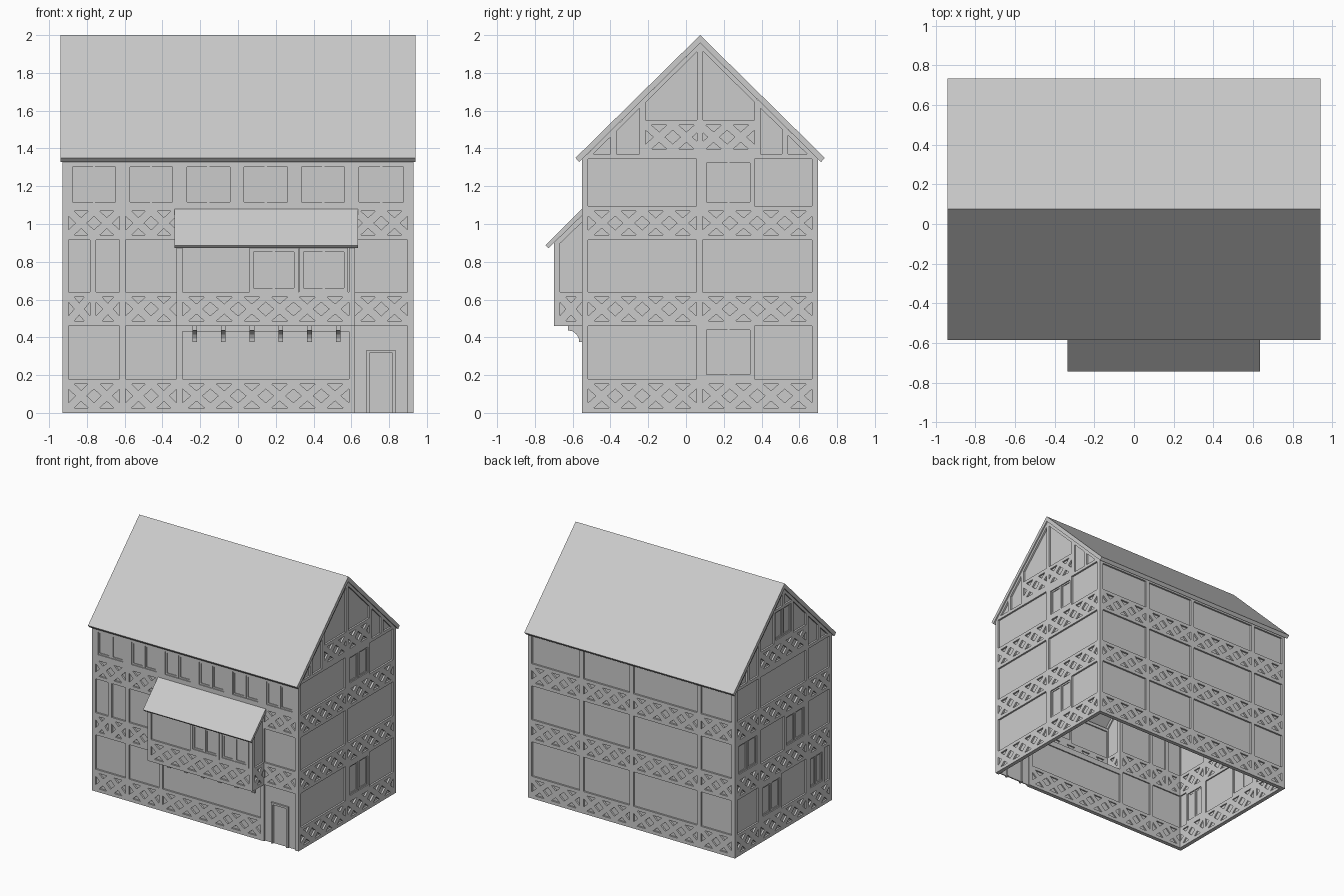
import bpy, bmesh

cube = bpy.data.objects.get("Cube")
if cube:
    bpy.data.objects.remove(cube)

GREY = (0.6, 0.6, 0.6, 1)
mat = bpy.data.materials.new("pale_grey")
mat.use_nodes = True
mat.diffuse_color = GREY
mat.node_tree.nodes["Principled BSDF"].inputs["Base Color"].default_value = GREY

T = 0.032                      # timber width and depth
FILL = (0.014, 0.022)          # depth range of the wall infill
LOW, HIGH, BAND = 0.027, 0.153, 0.18   # heights inside a braced band
FLOORS = (0, 0.46, 0.915)      # foot of each braced band
WALL_TOP = 1.345
FRONT, BACK, SIDE = -0.55, 0.70, 0.93
MID, RIDGE, SLOPE = 0.075, 2.0, 0.985


class Part:
    """Collects prisms drawn on a wall plane (u, z) with a depth going inward."""

    def __init__(self, name, place):
        self.name, self.place, self.bm = name, place, bmesh.new()

    def prism(self, pts, d0=0.0, d1=T):
        a, b = [[self.bm.verts.new(self.place(u, z, d)) for u, z in pts] for d in (d0, d1)]
        self.bm.faces.new(a)
        self.bm.faces.new(b[::-1])
        for i in range(len(pts)):
            j = (i + 1) % len(pts)
            self.bm.faces.new((a[i], b[i], b[j], a[j]))

    def rect(self, u0, u1, z0, z1, d0=0.0, d1=T):
        self.prism([(u0, z0), (u1, z0), (u1, z1), (u0, z1)], d0, d1)

    def braces(self, u0, u1, z0, z1):
        # row of crossed diagonal braces
        n = max(1, round((u1 - u0) / 0.147))
        w, h, v = (u1 - u0) / n, 0.032, 0.027
        for i in range(n):
            a, b = u0 + i * w, u0 + (i + 1) * w
            bar = [(a, z0), (a + h, z0), (b, z1 - v), (b, z1), (b - h, z1), (a, z0 + v)]
            self.prism(bar)
            self.prism([(u, z0 + z1 - z) for u, z in bar])

    def band(self, u0, u1, z):
        self.rect(u0, u1, z, z + LOW)
        self.rect(u0, u1, z + HIGH, z + BAND)
        self.braces(u0, u1, z + LOW, z + HIGH)

    def frame(self, u0, u1, z0, z1, w, d0=0.0, d1=T):
        self.rect(u0, u0 + w, z0, z1, d0, d1)
        self.rect(u1 - w, u1, z0, z1, d0, d1)
        self.rect(u0 + w, u1 - w, z0, z0 + w, d0, d1)
        self.rect(u0 + w, u1 - w, z1 - w, z1, d0, d1)

    def window(self, u0, u1, z0, z1):
        # outer frame with two recessed sashes
        w, m = 0.022, (u0 + u1) / 2
        self.frame(u0, u1, z0, z1, w)
        self.rect(m - 0.006, m + 0.006, z0 + w, z1 - w, 0.003, T - 0.003)
        for a, b in ((u0 + w, m - 0.006), (m + 0.006, u1 - w)):
            self.frame(a, b, z0 + w, z1 - w, 0.012, 0.008, T - 0.008)

    def finish(self):
        bmesh.ops.recalc_face_normals(self.bm, faces=self.bm.faces[:])
        me = bpy.data.meshes.new(self.name)
        self.bm.to_mesh(me)
        self.bm.free()
        me.materials.append(mat)
        bpy.context.collection.objects.link(bpy.data.objects.new(self.name, me))


def facing_y(y, inward):
    return lambda u, z, d: (u, y + inward * d, z)


def facing_x(x, inward):
    return lambda u, z, d: (x + inward * d, u, z)


def roof_under(y):
    return RIDGE - 0.042 - SLOPE * abs(y - MID)


def posts_and_bands(p, posts, top, floors=FLOORS, skip=()):
    # full height posts with a braced band between each pair on each floor
    for u in posts:
        p.rect(u - T / 2, u + T / 2, floors[0], top)
    for i, (a, b) in enumerate(zip(posts, posts[1:])):
        for k, z in enumerate(floors):
            if (i, k) not in skip:
                p.band(a + T / 2, b - T / 2, z)


E = SIDE - T / 2
BAY0, BAY1 = -0.309, 0.603     # posts that flank the bay

# Front wall, open behind the bay
p = Part("front_wall", facing_y(FRONT, 1))
posts = [-E, -0.611, BAY0, BAY1, E]
posts_and_bands(p, posts, WALL_TOP, skip={(3, 0), (2, 1), (2, 2), (0, 1)})
stud = -0.767
p.rect(stud - T / 2, stud + T / 2, 0.46, 0.915)
p.band(-E + T / 2, stud - T / 2, 0.46)
p.band(stud + T / 2, -0.611 - T / 2, 0.46)
p.rect(BAY0, BAY1, 0.43, 0.46)
p.rect(BAY0, BAY1, 1.068, 1.095)
p.rect(BAY1, E, 0.46, 0.487)
p.rect(-SIDE, SIDE, 1.325, WALL_TOP)
p.rect(-SIDE + 0.01, 0.68, 0, 0.46, *FILL)
p.rect(0.68, 0.835, 0.32, 0.46, *FILL)
p.rect(0.835, SIDE - 0.01, 0, 0.46, *FILL)
p.rect(-SIDE + 0.01, BAY0, 0.46, 1.08, *FILL)
p.rect(BAY1, SIDE - 0.01, 0.46, 1.08, *FILL)
p.rect(-SIDE + 0.01, SIDE - 0.01, 1.08, WALL_TOP, *FILL)
# upper windows, two to the wide bay's each third
edges = [-E, -0.611, BAY0, -0.005, 0.299, BAY1, E]
for a, b in zip(edges, edges[1:]):
    p.window(a + T / 2, b - T / 2, 1.095, 1.325)
    p.rect(b - T / 2, b + T / 2, 1.095, 1.325)
p.finish()

# Door in its frame
p = Part("front_door", facing_y(FRONT, 1))
for a, b in ((0.68, 0.696), (0.819, 0.835)):
    p.rect(a, b, 0, 0.333)
p.rect(0.696, 0.819, 0.317, 0.333)
p.rect(0.696, 0.819, 0, 0.317, 0.016, 0.026)
p.finish()

# Back wall
p = Part("back_wall", facing_y(BACK, -1))
posts_and_bands(p, [-E, -0.607, 0, 0.45, E], WALL_TOP)
p.rect(-SIDE, SIDE, 1.325, WALL_TOP)
p.rect(-SIDE + 0.01, SIDE - 0.01, 0, WALL_TOP, *FILL)
p.finish()

# Side walls with gables
S0, S1 = -0.23, 0.378          # gable struts
F, B = FRONT + T / 2, BACK - T / 2


def side_wall(name, place, posts, windows, king_foot):
    p = Part(name, place)
    posts_and_bands(p, posts, WALL_TOP)
    p.rect(FRONT, BACK, WALL_TOP, 1.37)
    p.prism([(FRONT + 0.01, 0), (BACK - 0.01, 0), (BACK - 0.01, roof_under(BACK)),
             (MID, roof_under(MID)), (FRONT + 0.01, roof_under(FRONT))], *FILL)
    # gable timbers
    for u in (S0, S1, -0.385, 0.525):
        p.rect(u - T / 2, u + T / 2, 1.37, roof_under(u) - 0.01)
    p.rect(MID - T / 2, MID + T / 2, king_foot, roof_under(MID) - 0.016)
    p.band(S0 + T / 2, S1 - T / 2, 1.37)
    for y in (FRONT, BACK):
        p.prism([(MID, roof_under(MID)), (y, roof_under(y)),
                 (y, roof_under(y) - 0.03), (MID, roof_under(MID) - 0.03)])
    for w in windows:
        p.window(*w)
    p.finish()


C = MID - 0.004
side_wall("left_wall", facing_x(SIDE, -1), [F, C, B],
          [(C + T / 2, 0.362, 0.18, 0.46), (C + T / 2, 0.362, 1.095, WALL_TOP)], 1.37)
side_wall("right_wall", facing_x(-SIDE, 1), [F, S0, S1, B],
          [(0.1, S1 - T / 2, 0.18, 0.46), (-0.45, S0 - T / 2, 0.18, 0.46),
           (S1 + T / 2, B - T / 2, 0.64, 0.915), (S0 + T / 2, 0.06, 0.64, 0.915),
           (-0.05, 0.2, 1.55, 1.82)], 1.82)

# Main roof slabs
p = Part("main_roof", facing_x(-0.94, 1))
for s in (-1, 1):
    p.prism([(MID, RIDGE), (MID + s * 0.66, 1.35), (MID + s * 0.64, 1.328),
             (MID, RIDGE - 0.042)], 0, 1.88)
p.finish()

# Bay front
BAY_Y = -0.70
p = Part("bay_front", facing_y(BAY_Y, 1))
posts_and_bands(p, [BAY0, BAY1], 0.9, floors=(0.46,))
p.rect(BAY0, BAY1, 0.875, 0.9)
p.rect(BAY0, BAY1, 0.46, 0.89, *FILL)
for i in range(2):
    p.window(0.06 + i * 0.264, 0.319 + i * 0.264, 0.64, 0.875)
p.finish()

# Bay sides
for name, x, inward in (("bay_right_side", BAY0 - T / 2, 1), ("bay_left_side", BAY1 + T / 2, -1)):
    p = Part(name, facing_x(x, inward))
    p.rect(BAY_Y, BAY_Y + T, 0.46, 0.9)
    p.band(BAY_Y + T, FRONT, 0.46)
    p.prism([(BAY_Y, 0.9), (FRONT, 1.045), (FRONT, 1.01), (BAY_Y, 0.865)])
    p.prism([(BAY_Y + 0.01, 0.46), (FRONT + T, 0.46), (FRONT + T, 1.045),
             (FRONT, 1.045), (BAY_Y + 0.01, 0.9)], *FILL)
    p.finish()

# Bay floor, roof and curved brackets
p = Part("bay_floor", facing_x(BAY0, 1))
p.rect(BAY_Y, FRONT + T, 0.46, 0.475, 0, BAY1 - BAY0)
p.finish()

p = Part("bay_roof", facing_x(-0.335, 1))
p.prism([(FRONT, 1.08), (-0.743, 0.887), (-0.728, 0.872), (FRONT, 1.045)], 0, 0.97)
p.finish()

p = Part("bay_brackets", facing_x(-0.242, 1))
for i in range(6):
    d = i * 0.152
    p.prism([(FRONT, 0.46), (-0.625, 0.46), (-0.625, 0.437), (-0.6, 0.432),
             (-0.58, 0.416), (-0.568, 0.395), (-0.565, 0.375), (FRONT, 0.375)], d, d + 0.025)
p.finish()
